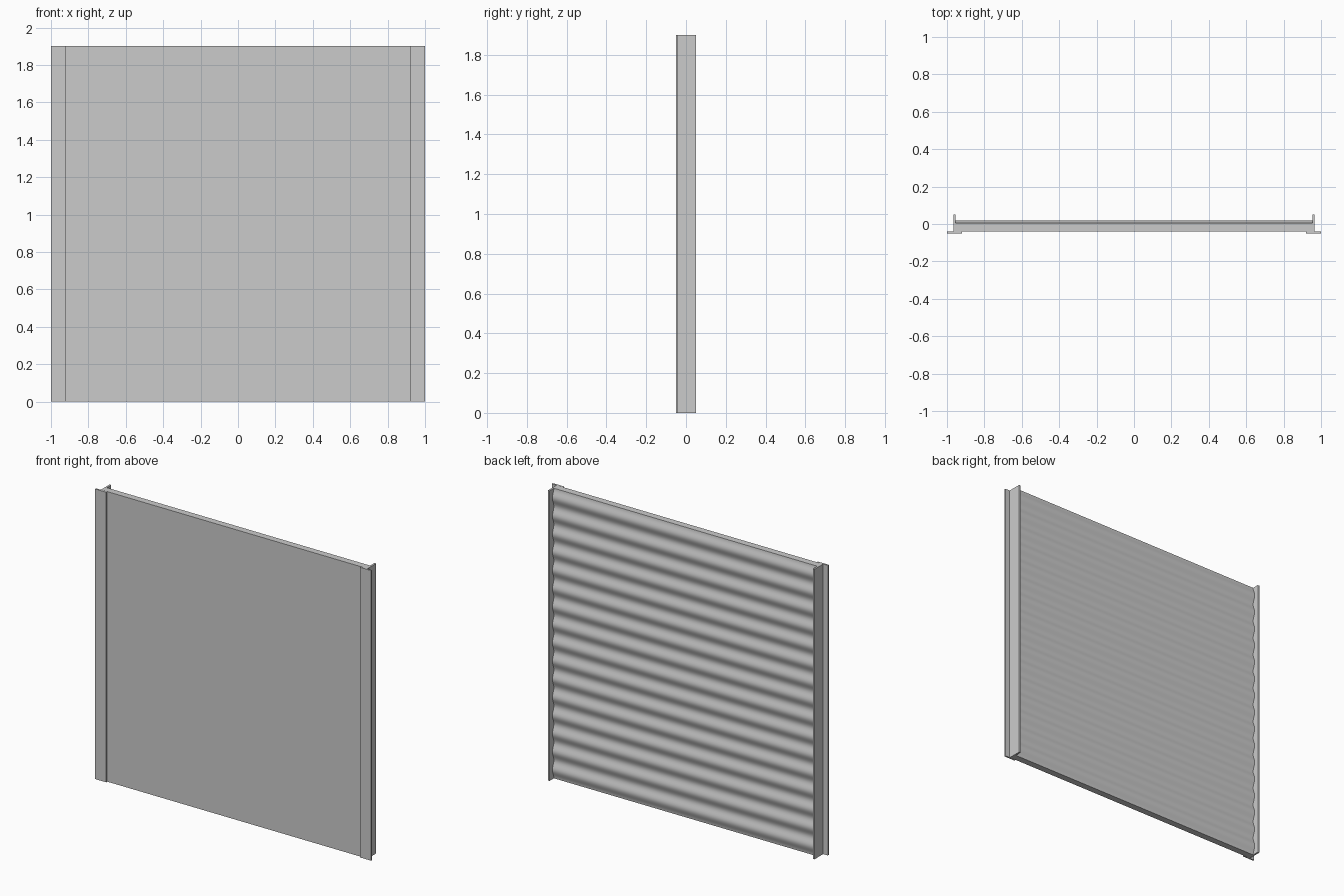
import bpy, math

if "Cube" in bpy.data.objects:
    bpy.data.objects.remove(bpy.data.objects["Cube"])

HEIGHT = 1.9
WAVES = 16
STEPS = 12  # segments per wave


def extrude(name, profile, offset):
    """Solid prism from a closed profile of 3D points moved along offset."""
    n = len(profile)
    verts = list(profile) + [tuple(p[i] + offset[i] for i in range(3)) for p in profile]
    faces = [tuple(range(n))[::-1], tuple(range(n, 2 * n))]
    faces += [(i, (i + 1) % n, (i + 1) % n + n, i + n) for i in range(n)]
    mesh = bpy.data.meshes.new(name)
    mesh.from_pydata(verts, [], faces)
    obj = bpy.data.objects.new(name, mesh)
    bpy.context.collection.objects.link(obj)
    bpy.context.view_layer.objects.active = obj
    bpy.ops.object.select_all(action='DESELECT')
    obj.select_set(True)
    bpy.ops.object.mode_set(mode='EDIT')
    bpy.ops.mesh.select_all(action='SELECT')
    bpy.ops.mesh.normals_make_consistent(inside=False)
    bpy.ops.object.mode_set(mode='OBJECT')
    return obj


# Panel: flat front, horizontal corrugation on the back
half = 0.957
count = WAVES * STEPS
profile = [(-half, -0.039, HEIGHT), (-half, -0.039, 0)]
for i in range(count + 1):
    y = 0.0125 - 0.0075 * math.cos(2 * math.pi * i / STEPS)
    profile.append((-half, y, HEIGHT * i / count))
panel = extrude("corrugated_panel", profile, (2 * half, 0, 0))
bpy.ops.object.shade_smooth_by_angle(angle=math.radians(30))

# T-section side rails: front flange with a web running back
t_section = [(0.92, -0.05), (1.0, -0.05), (1.0, -0.04), (0.966, -0.04),
             (0.966, 0.05), (0.954, 0.05), (0.954, -0.04), (0.92, -0.04)]
for name, side in (("left_rail", -1), ("right_rail", 1)):
    extrude(name, [(side * x, y, 0) for x, y in t_section], (0, 0, HEIGHT))
